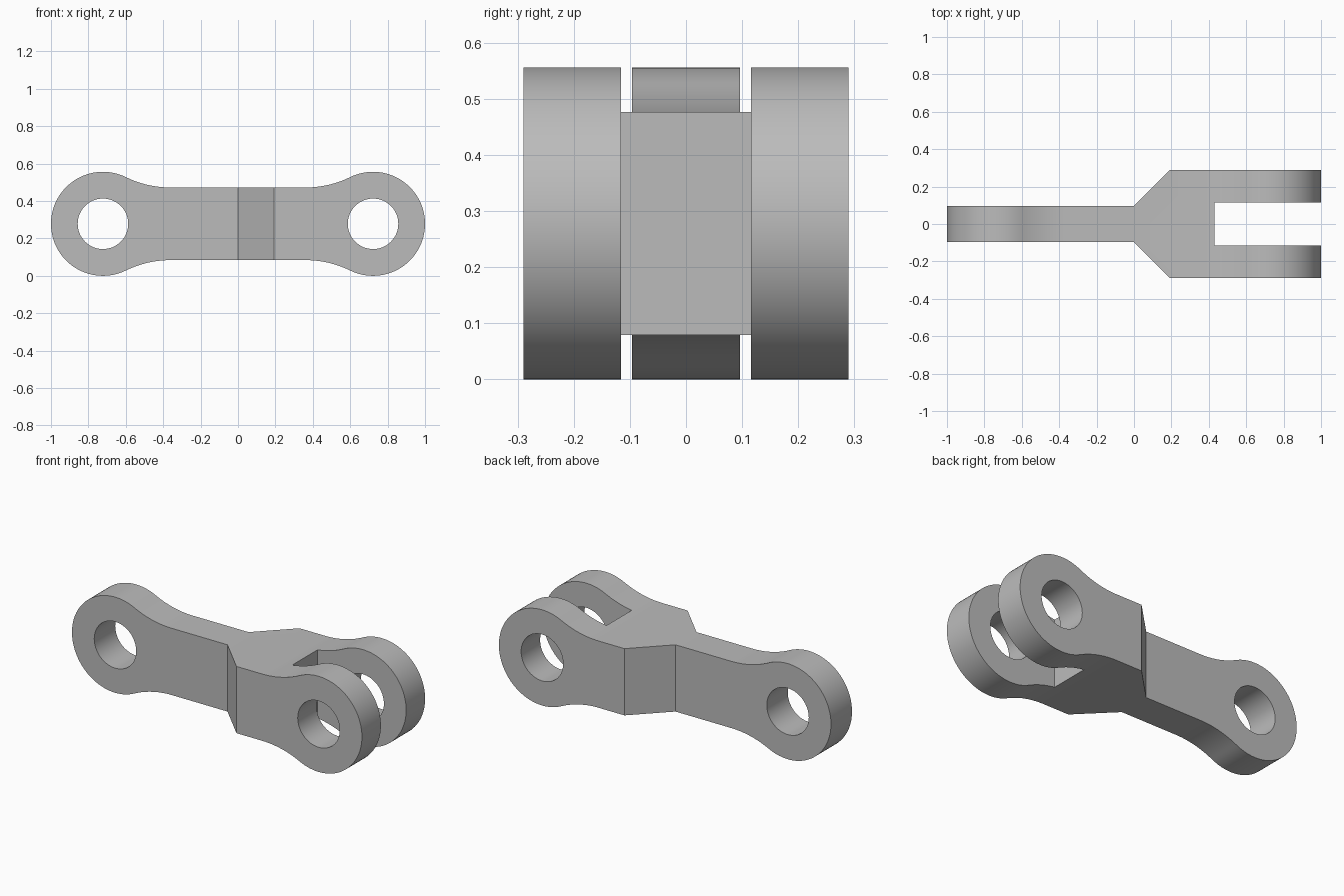
import bpy, bmesh
from math import cos, sin, pi, atan2, sqrt, radians
from mathutils import Vector

if "Cube" in bpy.data.objects:
    bpy.data.objects.remove(bpy.data.objects["Cube"], do_unlink=True)

EYE_X, EYE_R, HOLE_R = 0.722, 0.278, 0.135   # round ends and their pin holes
WAIST, FILLET = 0.194, 0.55                  # half height of the bar, neck curve

steel = bpy.data.materials.new("plain grey")
steel.use_nodes = True
grey = (0.5, 0.5, 0.5, 1)
steel.diffuse_color = grey
steel.node_tree.nodes["Principled BSDF"].inputs["Base Color"].default_value = grey


def prism(name, points, offset):
    """Extrude a closed outline of 3D points along the offset."""
    bm = bmesh.new()
    face = bm.faces.new([bm.verts.new(p) for p in points])
    top = bmesh.ops.extrude_face_region(bm, geom=[face])
    verts = [g for g in top["geom"] if isinstance(g, bmesh.types.BMVert)]
    bmesh.ops.translate(bm, verts=verts, vec=Vector(offset))
    bmesh.ops.recalc_face_normals(bm, faces=bm.faces)
    mesh = bpy.data.meshes.new(name)
    bm.to_mesh(mesh)
    bm.free()
    mesh.materials.append(steel)
    obj = bpy.data.objects.new(name, mesh)
    bpy.context.collection.objects.link(obj)
    return obj


def arc(cx, cz, r, start, end, steps):
    angles = [start + (end - start) * i / steps for i in range(steps + 1)]
    return [(cx + r * cos(a), cz + r * sin(a)) for a in angles]


def cut(target, cutter, operation):
    """Apply a boolean and drop the cutter."""
    mod = target.modifiers.new(operation.title(), "BOOLEAN")
    mod.operation, mod.object, mod.solver = operation, cutter, "EXACT"
    bpy.context.view_layer.objects.active = target
    bpy.ops.object.modifier_apply(modifier=mod.name)
    bpy.data.objects.remove(cutter, do_unlink=True)


# Side outline: one quarter (tip of the eye, then the neck), mirrored
rise = WAIST + FILLET
run = sqrt((EYE_R + FILLET) ** 2 - rise ** 2)
tangent = atan2(rise, -run)
quarter = arc(EYE_X, 0, EYE_R, 0, tangent, 32)
quarter += arc(EYE_X - run, rise, FILLET, tangent - pi, -pi / 2, 14)[1:]
half = quarter + [(-x, z) for x, z in reversed(quarter)]
outline = half + [(x, -z) for x, z in reversed(half[1:-1])]
link = prism("clevis_link", [(x, -0.4, z + EYE_R) for x, z in outline], (0, 0.8, 0))

# Plan outline: narrow tongue, flared shoulder and slotted fork
side = [(-1.1, 0.0965), (0, 0.0965), (0.193, 0.29), (1.1, 0.29), (1.1, 0.116), (0.43, 0.116)]
plan = side + [(x, -y) for x, y in reversed(side)]
cut(link, prism("plan_cutter", [(x, y, -0.1) for x, y in plan], (0, 0, 0.8)), "INTERSECT")

# Pin holes
for x in (-EYE_X, EYE_X):
    ring = arc(x, EYE_R, HOLE_R, 0, 2 * pi, 64)[:-1]
    cut(link, prism("hole_cutter", [(px, -0.5, pz) for px, pz in ring], (0, 1, 0)), "DIFFERENCE")

bpy.ops.object.select_all(action="DESELECT")
link.select_set(True)
bpy.context.view_layer.objects.active = link
bpy.ops.object.shade_smooth_by_angle(angle=radians(30))
